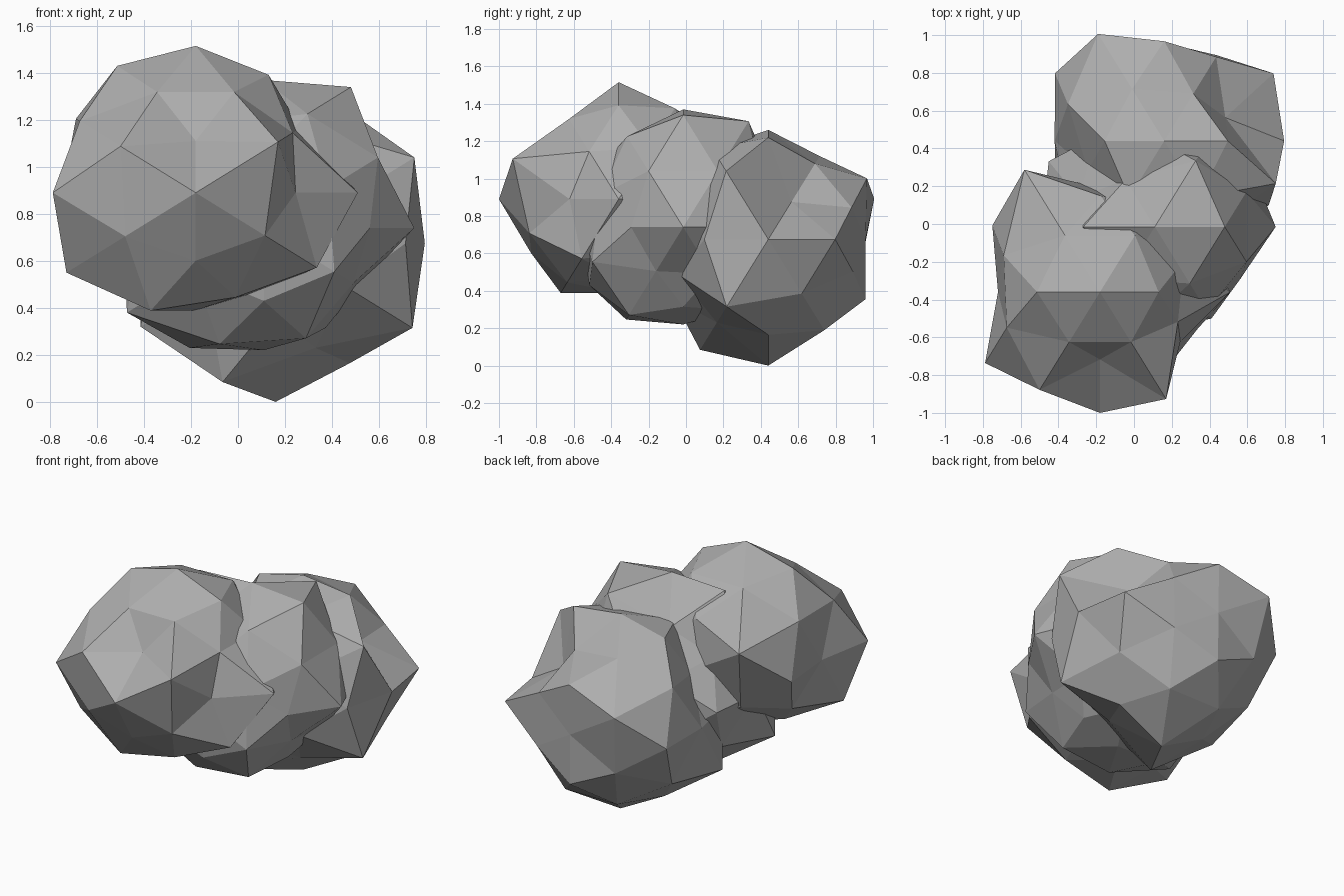
import bpy, bmesh
from mathutils import Vector
from itertools import product

if "Cube" in bpy.data.objects:
    bpy.data.objects.remove(bpy.data.objects["Cube"])

stone = bpy.data.materials.new("stone grey")
stone.diffuse_color = (0.42, 0.42, 0.42, 1)
stone.use_nodes = True
stone.node_tree.nodes["Principled BSDF"].inputs["Base Color"].default_value = stone.diffuse_color

# Direction families of a once-subdivided, axis-aligned icosahedron
FAMILIES = [(.5257, 0, .8507), (0, .8507, .5257), (.8507, .5257, 0),
            (.309, .5, .809), (.809, .309, .5), (.5, .809, .309)]


def directions():
    """Axis points first, then each family with its signs from + to -."""
    for i in range(3):
        for s in (1, -1):
            d = Vector((0, 0, 0))
            d[i] = s
            yield d
    for f in FAMILIES:
        for signs in product(*[(1, -1) if c else (1,) for c in f]):
            yield Vector([c * s for c, s in zip(f, signs)])


def boulder(name, centre, radii):
    """Faceted ball whose corners are pushed in or out along their rays."""
    bm = bmesh.new()
    verts = [bm.verts.new(d.normalized()) for d in directions()]
    bmesh.ops.convex_hull(bm, input=verts)
    for v, r in zip(verts, radii):
        v.co = v.co * r + Vector(centre)
    bmesh.ops.recalc_face_normals(bm, faces=bm.faces)
    mesh = bpy.data.meshes.new(name)
    bm.to_mesh(mesh)
    bm.free()
    mesh.materials.append(stone)
    bpy.context.collection.objects.link(bpy.data.objects.new(name, mesh))


# Front, highest boulder
boulder("front_boulder", (-.18, -.36, .89), [
    .69, .54, .55, .64, .625, .5,
    .59, .5, .635, .53,  .6, .6, .42, .55,  .6, .5, .67, .715,
    .6, .5, .53, .55, .6, .5, .53, .62,
    .55, .55, .51, .637, .63, .55, .61, .68,
    .55, .55, .7, .59, .8, .6, .64, .6])

# Middle boulder
boulder("middle_boulder", (.11, -.015, .74), [
    .64, .6, .55, .55, .63, .52,
    .705, .5, .72, .6,  .55, .55, .55, .59,  .6, .53, .66, .6,
    .7, .55, .6, .58, .5, .55, .55, .61,
    .6, .5, .6, .47, .5, .6, .55, .72,
    .55, .55, .55, .6, .6, .6, .55, .6])

# Back, lowest boulder
boulder("back_boulder", (.16, .44, .675), [
    .635, .58, .52, .55, .585, .675,
    .64, .6, .6, .6,  .62, .61, .55, .6,  .68, .65, .68, .6,
    .5, .6, .6, .55, .55, .6, .6, .73,
    .4, .58, .73, .72, .63, .62, .5, .71,
    .55, .56, .55, .6, .7, .6, .55, .6])
